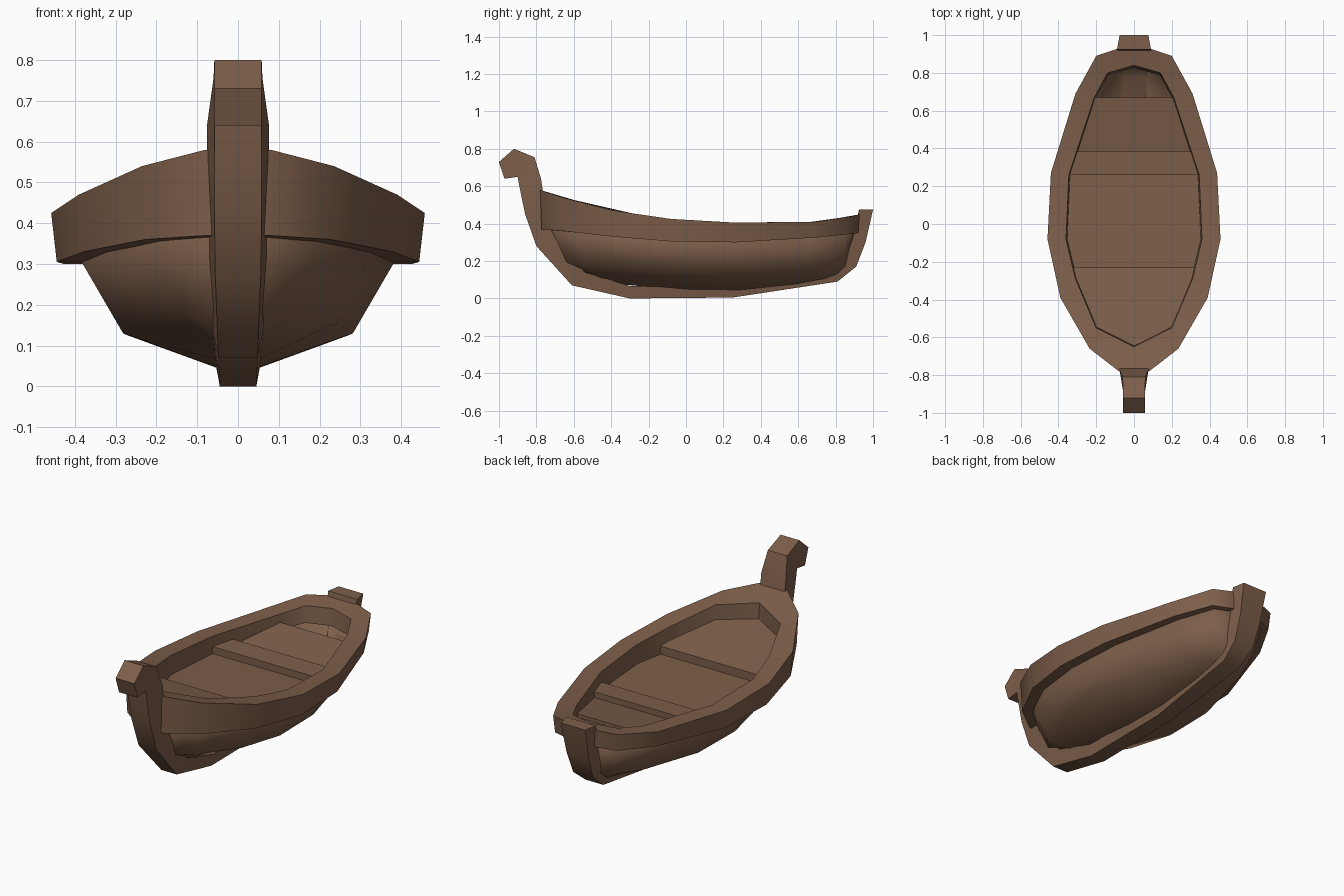
import bpy, bmesh, math

if "Cube" in bpy.data.objects:
    bpy.data.objects.remove(bpy.data.objects["Cube"])

wood = bpy.data.materials.new("brown_wood")
wood.diffuse_color = (0.205, 0.113, 0.068, 1)
wood.use_nodes = True
wood.node_tree.nodes["Principled BSDF"].inputs["Base Color"].default_value = wood.diffuse_color


def loft(name, sections, closed=False, ring=True, angle=35):
    """Skin a row of equal-length cross-sections."""
    bm = bmesh.new()
    rows = [[bm.verts.new(p) for p in s] for s in sections]
    n = len(rows[0])
    for i in range(len(rows) if closed else len(rows) - 1):
        a, b = rows[i], rows[(i + 1) % len(rows)]
        for j in range(n if ring else n - 1):
            k = (j + 1) % n
            bm.faces.new((a[j], a[k], b[k], b[j]))
    if not closed:
        bm.faces.new(rows[0])
        bm.faces.new(rows[-1])
    bmesh.ops.remove_doubles(bm, verts=bm.verts, dist=0.0005)
    bmesh.ops.recalc_face_normals(bm, faces=bm.faces)
    mesh = bpy.data.meshes.new(name)
    bm.to_mesh(mesh)
    bm.free()
    ob = bpy.data.objects.new(name, mesh)
    bpy.context.collection.objects.link(ob)
    mesh.materials.append(wood)
    bpy.ops.object.select_all(action='DESELECT')
    ob.select_set(True)
    bpy.context.view_layer.objects.active = ob
    bpy.ops.object.shade_smooth_by_angle(angle=math.radians(angle))
    return ob


# Stations bow to stern: outer y, outer x, rail top z, rail bottom z, inner y, inner x
STATIONS = [
    (-0.78, 0.08, 0.58, 0.37, -0.65, 0.0),
    (-0.66, 0.235, 0.54, 0.36, -0.55, 0.20),
    (-0.39, 0.39, 0.47, 0.33, -0.29, 0.31),
    (-0.08, 0.458, 0.425, 0.305, -0.08, 0.36),
    (0.27, 0.44, 0.405, 0.30, 0.26, 0.345),
    (0.69, 0.31, 0.41, 0.325, 0.67, 0.21),
    (0.89, 0.20, 0.44, 0.345, 0.80, 0.14),
    (0.93, 0.08, 0.45, 0.35, 0.84, 0.0),
]


def lookup(y, key, value):
    """Interpolate one station column along another."""
    for a, b in zip(STATIONS, STATIONS[1:]):
        if a[key] <= y <= b[key]:
            return a[value] + (b[value] - a[value]) * (y - a[key]) / (b[key] - a[key])
    return 0.0


# Gunwale rail: a closed band around the boat, its inner edge on the same sheer
def rail_section(s, side):
    y, x, zt, zb, iy, ix = s
    return [(side * x, y, zt), (side * x * 0.97, y * 0.99, zb),
            (side * ix * 0.98, iy * 0.985, lookup(iy, 0, 3)),
            (side * ix, iy, lookup(iy, 0, 2))]

loft("gunwale_rail", [rail_section(s, 1) for s in STATIONS]
     + [rail_section(s, -1) for s in reversed(STATIONS)], closed=True, angle=50)

# Hull: sections through top edge, chine and keel line
def hull_section(s):
    y, x, zt, zb = s[:4]
    rise = zb - 0.30
    half = [(x * 0.85, y * 0.953 + 0.013, zb + 0.01),
            (x * 0.615, y * 0.883 + 0.039, 0.125 + rise),
            (x * 0.11, y * 0.772 + 0.082, 0.044 + rise * (0.65 if y < 0 else 1.1))]
    return half + [(-px, py, pz) for px, py, pz in reversed(half)]

hull = loft("hull", [hull_section(s) for s in STATIONS], ring=False, angle=85)
shell = hull.modifiers.new("thickness", 'SOLIDIFY')
shell.thickness = 0.006

# Keel with stem, hooked prow and stern post:
# outer y, outer z, inner y, inner z, outer half width, inner half width
KEEL = [
    (-0.97, 0.64, -1.0, 0.73, 0.058, 0.058),
    (-0.90, 0.65, -0.92, 0.80, 0.058, 0.058),
    (-0.893, 0.61, -0.81, 0.755, 0.058, 0.06),
    (-0.885, 0.57, -0.775, 0.64, 0.058, 0.076),
    (-0.86, 0.45, -0.765, 0.57, 0.058, 0.076),
    (-0.80, 0.28, -0.70, 0.32, 0.056, 0.070),
    (-0.61, 0.07, -0.54, 0.14, 0.048, 0.062),
    (-0.30, 0.0, -0.30, 0.067, 0.045, 0.055),
    (0.25, 0.005, 0.25, 0.055, 0.045, 0.055),
    (0.81, 0.09, 0.775, 0.125, 0.055, 0.065),
    (0.91, 0.17, 0.855, 0.21, 0.062, 0.074),
    (0.96, 0.30, 0.89, 0.32, 0.068, 0.08),
    (1.0, 0.475, 0.925, 0.475, 0.076, 0.09),
]
loft("keel_and_prow", [[(-wo, oy, oz), (wo, oy, oz), (wi, iy, iz), (-wi, iy, iz)]
                       for oy, oz, iy, iz, wo, wi in KEEL], angle=50)


# Boards inside the rail follow its inner outline
def board(name, ys, z0, z1, thick):
    secs = []
    for y in ys:
        z = z0 + (z1 - z0) * (y - ys[0]) / (ys[-1] - ys[0])
        x = lookup(y, 4, 5) + 0.004
        secs.append([(-x, y, z), (x, y, z), (x, y, z - thick), (-x, y, z - thick)])
    return loft(name, secs)

board("floor", [-0.24, -0.08, 0.26, 0.30], 0.325, 0.31, 0.015)
board("stern_deck", [0.30, 0.67], 0.31, 0.365, 0.02)
board("bow_deck", [-0.65, -0.55, -0.29, -0.23], 0.45, 0.37, 0.045)
board("seat", [0.26, 0.385], 0.35, 0.355, 0.05)
